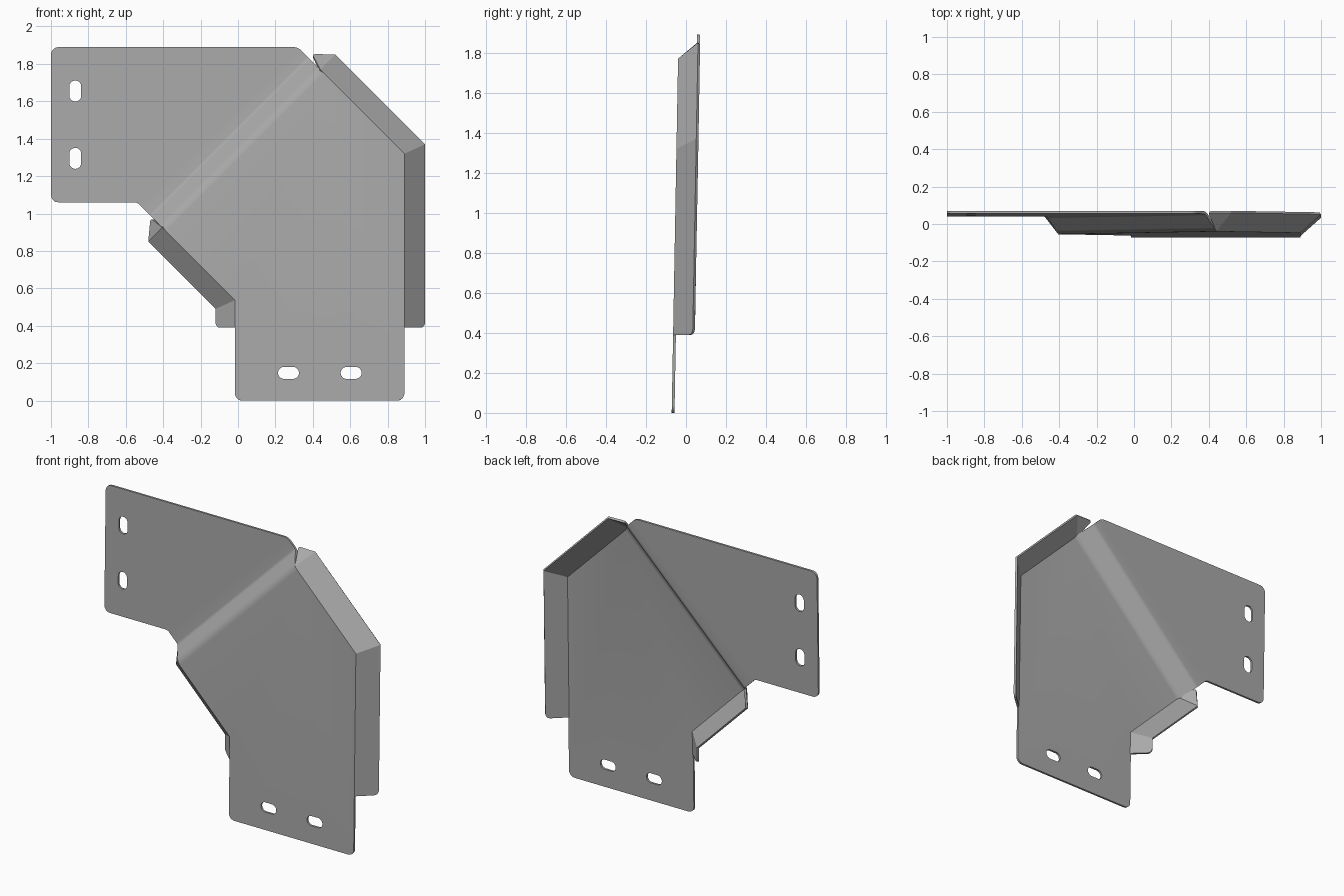
import bpy, bmesh, math
from mathutils import Vector

if "Cube" in bpy.data.objects:
    bpy.data.objects.remove(bpy.data.objects["Cube"])

THICK = 0.014    # sheet thickness
STEP = 0.093     # offset between the two flat plates
LIP = 0.098      # depth of the folded flanges

steel = bpy.data.materials.new("grey_steel")
steel.use_nodes = True
steel.diffuse_color = (0.4, 0.4, 0.4, 1)
steel.node_tree.nodes["Principled BSDF"].inputs["Base Color"].default_value = (0.4, 0.4, 0.4, 1)


def place(x, z, depth):
    # whole sheet leans back slightly
    return Vector((x, depth - 0.0715 + 0.018 * z, z))


def outline(points, steps=5):
    # each point is (x, z, depth) with an optional corner radius
    corners = [place(*p[:3]) for p in points]
    result = []
    for i, p in enumerate(points):
        c = corners[i]
        if len(p) < 4:
            result.append(c)
            continue
        a = (corners[i - 1] - c).normalized()
        b = (corners[(i + 1) % len(corners)] - c).normalized()
        half = a.angle(b) / 2
        r = p[3]
        centre = c + (a + b).normalized() * r / math.sin(half)
        start, end = c + a * r / math.tan(half), c + b * r / math.tan(half)
        for k in range(steps + 1):
            direction = (start - centre).normalized().slerp((end - centre).normalized(), k / steps)
            result.append(centre + direction * r)
    return result


def sheet(name, panels, bends=()):
    # join flat panels along shared edges, round the bends, add thickness
    bm = bmesh.new()
    for panel in panels:
        bm.faces.new([bm.verts.new(p) for p in outline(panel)])
    bmesh.ops.remove_doubles(bm, verts=bm.verts, dist=0.0005)
    bmesh.ops.recalc_face_normals(bm, faces=bm.faces)
    if max(bm.faces, key=lambda f: f.calc_area()).normal.y > 0:
        bmesh.ops.reverse_faces(bm, faces=bm.faces)
    for (start, end, width) in bends:
        mid = (place(*start) + place(*end)) / 2
        folds = [e for e in bm.edges if not e.is_boundary
                 and ((e.verts[0].co + e.verts[1].co) / 2 - mid).length < 0.03]
        bmesh.ops.bevel(bm, geom=folds, offset=width, segments=4, profile=0.5, affect='EDGES')
    mesh = bpy.data.meshes.new(name)
    bm.to_mesh(mesh)
    bm.free()
    obj = bpy.data.objects.new(name, mesh)
    bpy.context.collection.objects.link(obj)
    mesh.materials.append(steel)
    solid = obj.modifiers.new("thickness", 'SOLIDIFY')
    solid.thickness, solid.offset, solid.use_even_offset = THICK, -1, True
    return obj


def finish(obj):
    bpy.ops.object.select_all(action='DESELECT')
    obj.select_set(True)
    bpy.context.view_layer.objects.active = obj
    for mod in list(obj.modifiers):
        bpy.ops.object.modifier_apply(modifier=mod.name)
    bpy.ops.object.shade_smooth_by_angle(angle=math.radians(25))


def slot_cutter(x, z, along_x):
    # rounded slot prism through the sheet
    r, reach = 0.032, 0.024
    bm = bmesh.new()
    ring = []
    for k in range(24):
        a = math.tau * (k + 0.5) / 24
        u, v = r * math.cos(a), r * math.sin(a)
        u += math.copysign(reach, u)
        if not along_x:
            u, v = -v, u
        ring.append(bm.verts.new((x + u, -0.3, z + v)))
    face = bm.faces.new(ring)
    ext = bmesh.ops.extrude_face_region(bm, geom=[face])["geom"]
    bmesh.ops.translate(bm, vec=(0, 0.6, 0), verts=[g for g in ext if isinstance(g, bmesh.types.BMVert)])
    bmesh.ops.recalc_face_normals(bm, faces=bm.faces)
    mesh = bpy.data.meshes.new("slot_cutter")
    bm.to_mesh(mesh)
    bm.free()
    obj = bpy.data.objects.new("slot_cutter", mesh)
    obj.hide_render = True
    bpy.context.collection.objects.link(obj)
    return obj


# body: lower plate, sloping step and upper plate
low_a, low_b = (0.44, 1.77, 0), (-0.405, 0.925, 0)
up_a, up_b = (0.38, 1.83, STEP), (-0.465, 0.985, STEP)
lower = [low_b, (-0.017, 0.537, 0), (-0.017, 0, 0, 0.04), (0.89, 0, 0, 0.04), (0.89, 1.32, 0), low_a]
step = [low_a, up_a, up_b, low_b]
upper = [up_a, (0.32, 1.89, STEP, 0.06), (-1, 1.89, STEP, 0.04),
         (-1, 1.06, STEP, 0.04), (-0.54, 1.06, STEP, 0.04), up_b]
body = sheet("bracket_body", [lower, step, upper], [(low_a, low_b, 0.03), (up_a, up_b, 0.012)])

# mounting slots
cutters = [slot_cutter(-0.87, z, False) for z in (1.655, 1.295)]
cutters += [slot_cutter(x, 0.148, True) for x in (0.27, 0.605)]
for cutter in cutters:
    cut = body.modifiers.new("slot", 'BOOLEAN')
    cut.operation, cut.solver, cut.object = 'DIFFERENCE', 'EXACT', cutter
finish(body)
for cutter in cutters:
    bpy.data.objects.remove(cutter)

# outer flange: end tab, diagonal and upright
corner_in, corner_out = (0.89, 1.32, 0), (1.0, 1.37, LIP)
end_out = (0.52, 1.85, LIP)
finish(sheet("outer_flange", [
    [low_a, end_out, (0.397, 1.853, LIP, 0.012)],
    [low_a, corner_in, corner_out, end_out],
    [corner_in, (0.89, 0.39, 0), (1.0, 0.39, LIP, 0.03), corner_out]]))

# inner flange: end tab, diagonal and short upright
corner_in, corner_out = (-0.017, 0.537, 0), (-0.12, 0.49, LIP)
end_out = (-0.48, 0.85, LIP)
finish(sheet("inner_flange", [
    [low_b, end_out, (-0.468, 0.975, LIP, 0.012)],
    [low_b, corner_in, corner_out, end_out],
    [corner_in, (-0.017, 0.39, 0), (-0.12, 0.39, LIP, 0.03), corner_out]]))
